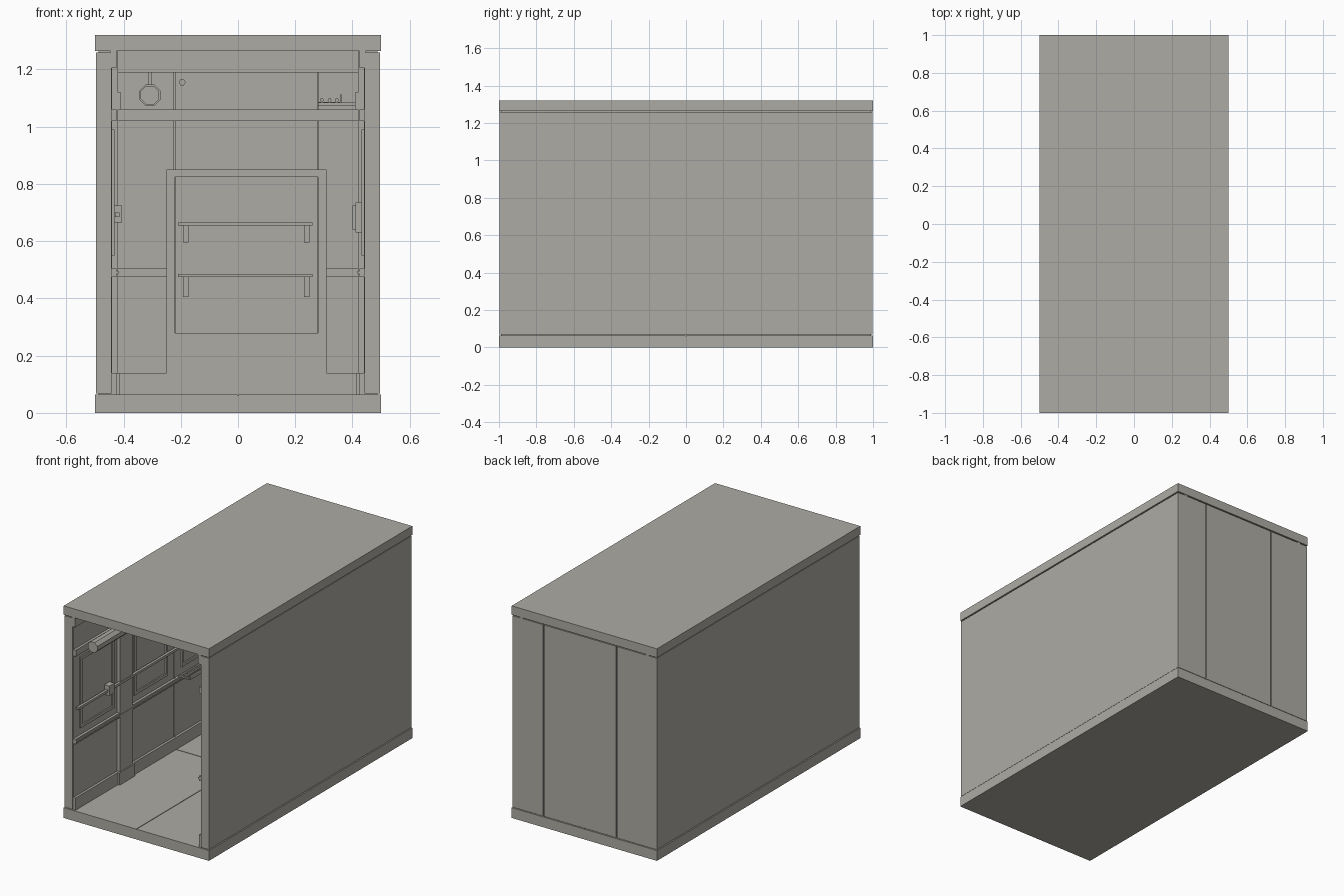
import bpy
import bmesh
from mathutils import Matrix

cube = bpy.data.objects.get("Cube")
if cube:
    bpy.data.objects.remove(cube, do_unlink=True)

grey = bpy.data.materials.new("warm_grey")
grey.use_nodes = True
COLOUR = (0.42, 0.41, 0.37, 1)
grey.diffuse_color = COLOUR
grey.node_tree.nodes["Principled BSDF"].inputs["Base Color"].default_value = COLOUR


def finish(name, bm):
    mesh = bpy.data.meshes.new(name)
    bmesh.ops.recalc_face_normals(bm, faces=bm.faces)
    bm.to_mesh(mesh)
    bm.free()
    mesh.materials.append(grey)
    obj = bpy.data.objects.new(name, mesh)
    bpy.context.collection.objects.link(obj)
    return obj


def box(name, x, y, z, side=1):
    """Box from three (low, high) ranges; side -1 mirrors it across x."""
    bm = bmesh.new()
    bmesh.ops.create_cube(bm, size=1)
    for v in bm.verts:
        v.co = [r[0] if c < 0 else r[1] for c, r in zip(v.co, (x, y, z))]
        v.co.x *= side
    return finish(name, bm)


def pipe(name, x, z, radius, y, sides=8):
    """Closed pipe along y."""
    bm = bmesh.new()
    bmesh.ops.create_cone(bm, segments=sides, radius1=radius, radius2=radius,
                          depth=y[1] - y[0], cap_ends=True)
    turn = Matrix.Rotation(1.5708, 4, 'X') @ Matrix.Rotation(3.1416 / sides, 4, 'Z')
    bm.transform(Matrix.Translation((x, sum(y) / 2, z)) @ turn)
    return finish(name, bm)


def window_frame(name, y, z, side, w=0.018):
    """Raised rectangular trim on a side wall."""
    x = (0.432, 0.445)
    for part, yy, zz in (("bottom", y, (z[0], z[0] + w)),
                         ("top", y, (z[1] - w, z[1])),
                         ("front", (y[0], y[0] + w), z),
                         ("back", (y[1] - w, y[1]), z)):
        box(f"{name}_{part}", x, yy, zz, side)


FULL = (-0.997, 0.997)
INNER = (-0.99, 0.95)

# Floor slab, floor panels and roof
box("floor_slab", (-0.5, 0.5), (-1, 1), (0, 0.06))
for fx in ((-0.5, -0.002), (0.002, 0.5)):
    for fy in ((-1, -0.002), (0.002, 1)):
        box("floor_panel", fx, fy, (0.055, 0.064))
box("roof_slab", (-0.5, 0.5), (-1, 1), (1.265, 1.32))

# Side walls with their trim
for side, label in ((1, "left"), (-1, "right")):
    def part(name, x, y, z):
        return box(f"{label}_{name}", x, y, z, side)

    part("wall_liner", (0.44, 0.488), (-0.99, 0.99), (0.05, 1.28))
    part("wall_skin", (0.442, 0.497), FULL, (0.068, 1.259))
    part("crown_trim", (0.424, 0.445), FULL, (1.205, 1.266))
    part("baseboard", (0.425, 0.445), INNER, (0.06, 0.14))
    part("middle_rail", (0.424, 0.445), INNER, (0.475, 0.505))
    part("middle_rail_lip", (0.418, 0.445), INNER, (0.486, 0.495))
    part("upper_rail", (0.424, 0.445), INNER, (1.02, 1.06))
    part("wall_seam_strip", (0.436, 0.445), (-0.006, 0.006), (0.06, 1.26))

    for c in (-0.5, 0.5):
        part("pillar", (0.42, 0.445), (c - 0.06, c + 0.06), (0.06, 1.266))
        part("pillar_foot", (0.413, 0.445), (c - 0.075, c + 0.075), (0.06, 0.14))
        part("pillar_bracket", (0.408, 0.445), (c - 0.06, c + 0.06), (1.06, 1.12))
        for yy in ((c - 0.43, c - 0.1), (c + 0.1, c + 0.43)):
            window_frame(f"{label}_panel_trim", yy, (0.55, 0.99), side)

# Handrail and switch boxes on one wall, control box on the other
box("handrail", (-0.43, -0.414), (-0.98, 0.9), (0.685, 0.7))
for y in (-0.66, 0.34):
    box("switch_box", (-0.445, -0.406), (y - 0.025, y + 0.025), (0.665, 0.725))
    box("control_box", (0.41, 0.445), (y - 0.06, y + 0.06), (0.63, 0.735))
    box("control_box_cover", (0.4, 0.412), (y - 0.05, y + 0.05), (0.64, 0.725))

# Ceiling beams with hangers for the pipe and bolts
for y in (-0.5, 0.5):
    box("ceiling_beam", (-0.44, 0.44), (y - 0.05, y + 0.05), (1.19, 1.27))
    box("pipe_hanger", (-0.314, -0.302), (y - 0.01, y + 0.01), (1.13, 1.2))
    pipe("pipe_clamp", -0.308, 1.11, 0.04, (y - 0.02, y + 0.02))
    for x in (0.22, 0.245):
        pipe("beam_bolt", x, 1.245, 0.007, (y - 0.055, y), 6)
    box("tray_arm", (0.28, 0.44), (y - 0.02, y + 0.02), (1.072, 1.084))

# Ceiling pipes and cable tray
pipe("ceiling_pipe", -0.308, 1.11, 0.035, (-0.99, 0.95))
pipe("thin_pipe", -0.195, 1.155, 0.012, (0.5, 0.95), 6)
box("tray_floor", (0.28, 0.36), INNER, (1.083, 1.087))
box("tray_side", (0.357, 0.361), INNER, (1.083, 1.112))
for x in (0.293, 0.32, 0.345):
    pipe("tray_cable", x, 1.093, 0.007, INNER, 6)

# Back wall in three panels
box("back_liner", (-0.45, 0.45), (0.94, 0.988), (0.05, 1.28))
for x in ((-0.4965, -0.222), (-0.216, 0.28), (0.286, 0.4965)):
    box("back_panel", x, (0.945, 0.9975), (0.068, 1.259))
box("back_upper_rail", (-0.43, 0.43), (0.91, 0.95), (1.02, 1.06))
box("back_plinth", (-0.43, 0.43), (0.9, 0.95), (0.06, 0.14))
for x in ((-0.43, -0.25), (0.28, 0.43)):
    box("back_middle_rail", x, (0.92, 0.95), (0.475, 0.505))
for x in (-0.222, 0.279):
    box("back_seam_strip", (x - 0.003, x + 0.003), (0.93, 0.95), (0.14, 1.27))

# Alcove frame, bench and shelves at the back
box("alcove_left_post", (0.28, 0.31), (0.9, 0.95), (0.14, 0.85))
box("alcove_right_post", (-0.25, -0.22), (0.9, 0.95), (0.14, 0.85))
box("alcove_lintel", (-0.25, 0.31), (0.9, 0.95), (0.825, 0.85))
box("bench_base", (-0.22, 0.28), (0.905, 0.95), (0.06, 0.255))
box("bench_seat", (-0.22, 0.28), (0.9, 0.95), (0.255, 0.28))
for z, drop in ((0.655, 0.06), (0.475, 0.07)):
    box("shelf", (-0.21, 0.26), (0.86, 0.95), (z, z + 0.011))
    for x in (-0.183, 0.24):
        box("shelf_bracket", (x - 0.01, x + 0.01), (0.88, 0.95), (z - drop, z))
